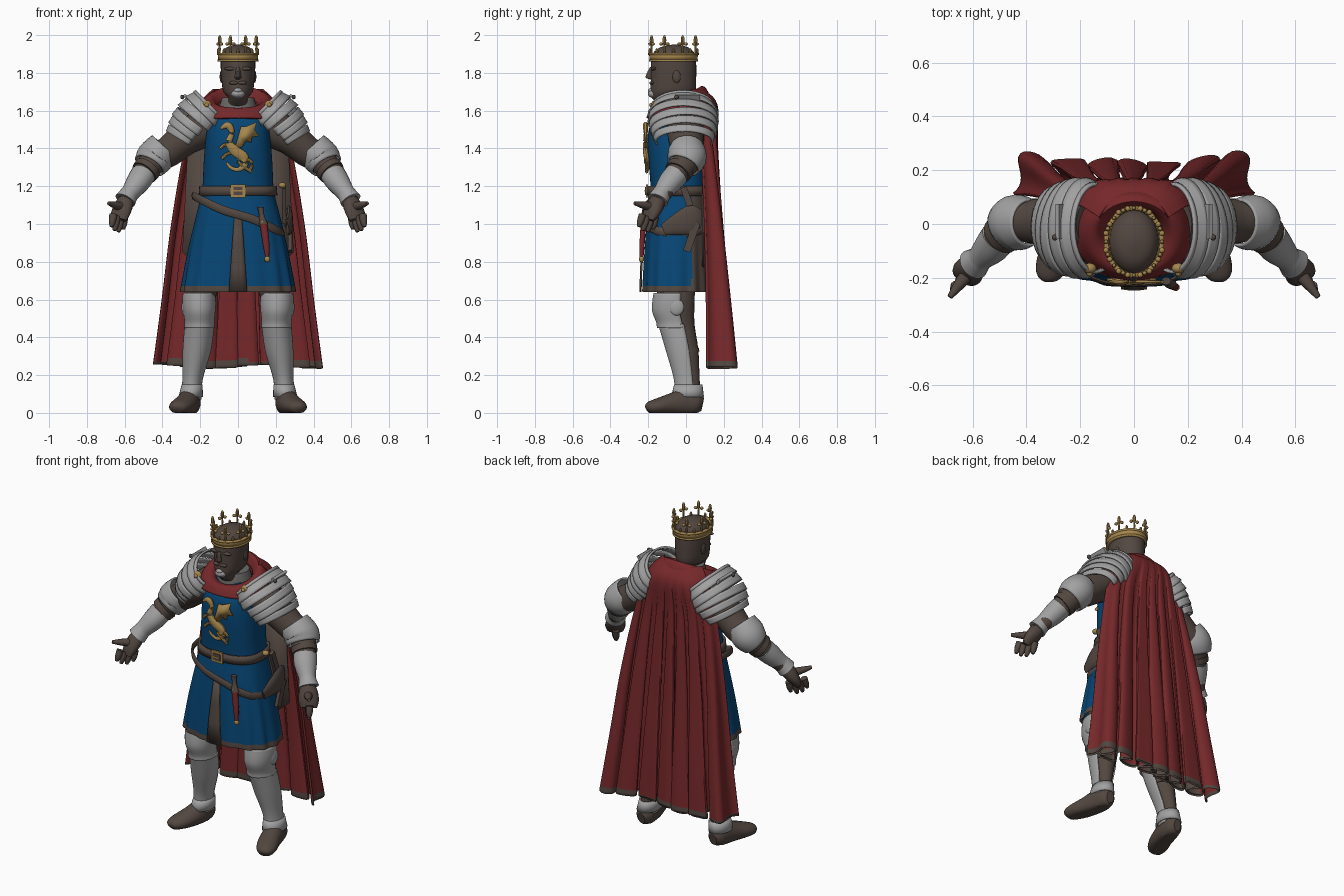
import bpy, bmesh, math
from mathutils import Vector, Matrix

def material(name, r, g, b):
    m = bpy.data.materials.new(name)
    m.diffuse_color = (r, g, b, 1)
    return m

STEEL = material("steel_grey", 0.36, 0.36, 0.36)
MAIL = material("mail_grey", 0.15, 0.145, 0.14)
BROWN = material("dark_brown", 0.086, 0.063, 0.052)
RED = material("cape_red", 0.18, 0.021, 0.023)
BLUE = material("tabard_blue", 0.002, 0.06, 0.175)
GOLD = material("gold", 0.38, 0.24, 0.075)

def finish(name, bm, mats, mirror=False, thick=0, rule=None):
    bmesh.ops.recalc_face_normals(bm, faces=bm.faces)
    mats = mats if isinstance(mats, list) else [mats]
    if rule:
        for f in bm.faces:
            f.material_index = rule(f.calc_center_median())
    me = bpy.data.meshes.new(name)
    bm.to_mesh(me)
    bm.free()
    ob = bpy.data.objects.new(name, me)
    bpy.context.collection.objects.link(ob)
    for m in mats:
        me.materials.append(m)
    if thick:
        s = ob.modifiers.new("thickness", 'SOLIDIFY')
        s.thickness, s.offset = thick, 0
    if mirror:
        ob.modifiers.new("mirror", 'MIRROR')
    return ob

def resample(rows, k):
    # smooth interpolation through rows of numbers
    out = []
    for i in range(len(rows) - 1):
        a, b, c, d = (rows[max(0, min(len(rows) - 1, j))] for j in (i - 1, i, i + 1, i + 2))
        for s in range(k):
            t = s / k
            out.append([q + .5 * t * (r - p + t * (2 * p - 5 * q + 4 * r - w + t * (3 * (q - r) + w - p)))
                        for p, q, r, w in zip(a, b, c, d)])
    return out + [list(rows[-1])]

def grid(name, rings, mats, closed=False, cap=False, **kw):
    bm = bmesh.new()
    vs = [[bm.verts.new(p) for p in r] for r in rings]
    n = len(vs[0])
    for a, b in zip(vs, vs[1:]):
        for j in range(n if closed else n - 1):
            bm.faces.new((a[j], a[(j + 1) % n], b[(j + 1) % n], b[j]))
    if cap:
        bm.faces.new(vs[0])
        bm.faces.new(vs[-1])
    return finish(name, bm, mats, **kw)

def loft(name, rows, mats, n=24, k=3, flat=True, arc=None, cap=True, ripple=(0, 0, 0), square=1, **kw):
    # rows: x, y, z, rx, ry, [tilt]; flat rings are horizontal, others face along the path
    rows = resample([tuple(r) + (0,) * (6 - len(r)) for r in rows], k)
    rings = []
    for i, (x, y, z, rx, ry, tilt) in enumerate(rows):
        u, v = Vector((1, 0, 0)), Vector((0, 1, 0))
        if not flat:
            d = (Vector(rows[min(i + 1, len(rows) - 1)][:3]) - Vector(rows[max(i - 1, 0)][:3])).normalized()
            u = d.cross(Vector((0, 0, 1))).normalized()
            v = u.cross(d)
        ring = []
        for j in range(n):
            t = 2 * math.pi * j / n
            if arc:
                t = math.radians(arc[0] + (arc[1] - arc[0]) * j / (n - 1))
            f = 1 + max(0, ripple[1] - z) * ripple[2] * math.cos(ripple[0] * t)
            c, s = (math.copysign(abs(q) ** square, q) for q in (math.cos(t), math.sin(t)))
            p = Vector((x, y, z + tilt * s)) + u * rx * f * c + v * ry * f * s
            p.z = max(p.z, 0)
            ring.append(p)
        rings.append(ring)
    return grid(name, rings, mats, closed=not arc, cap=cap and not arc, **kw)

def balls(name, items, mat, seg=16, **kw):
    bm = bmesh.new()
    for loc, size in items:
        bmesh.ops.create_uvsphere(bm, u_segments=seg, v_segments=seg // 2 + 2, radius=1,
                                  matrix=Matrix.Translation(loc) @ Matrix.Diagonal((*size, 1)))
    return finish(name, bm, mat, **kw)

def box(name, loc, size, mat, rot=(0, 'Y'), **kw):
    bm = bmesh.new()
    bmesh.ops.create_cube(bm, size=1, matrix=Matrix.Translation(loc)
                          @ Matrix.Rotation(math.radians(rot[0]), 4, rot[1]) @ Matrix.Diagonal((*size, 1)))
    return finish(name, bm, mat, **kw)

def plate(name, pts, y, mat, **kw):
    bm = bmesh.new()
    bm.faces.new([bm.verts.new((x, y, z)) for x, z in pts])
    return finish(name, bm, mat, thick=.009, **kw)

# head, face and neck
loft("head", [(0, -.03, 1.60, .07, .07), (0, -.09, 1.665, .052, .09), (0, -.07, 1.70, .078, .118),
              (0, -.066, 1.77, .088, .12), (0, -.066, 1.85, .092, .12), (0, -.065, 1.90, .088, .112),
              (0, -.062, 1.935, .06, .075), (0, -.06, 1.95, .01, .012)], BROWN, n=32)
loft("nose", [(0, -.18, 1.83, .01, .012), (0, -.19, 1.795, .014, .02), (0, -.192, 1.775, .018, .022),
              (0, -.18, 1.765, .01, .01)], BROWN, n=10)
balls("ears_and_brows", [((.088, -.05, 1.78), (.009, .022, .033)), ((.038, -.172, 1.822), (.034, .014, .01)),
                         ((.022, -.18, 1.747), (.026, .014, .01))], BROWN, mirror=True)
balls("beard", [((0, -.168, 1.69), (.036, .034, .024)), ((0, -.18, 1.707), (.022, .022, .014))], STEEL)
loft("mail_neck", [(0, -.03, 1.54, .12, .11), (0, -.035, 1.62, .10, .10), (0, -.035, 1.67, .085, .085)], MAIL)

# crown: band, rims and leaf-shaped points
loft("crown_band", [(0, -.066, 1.865, .098, .12), (0, -.066, 1.905, .102, .124)], GOLD, n=40, k=1, cap=False, thick=.012)
for z, r in ((1.865, .1), (1.9, .104)):
    loft("crown_rim", [(0, -.066, z - .005, r, r + .022), (0, -.066, z + .005, r, r + .022)],
         GOLD, n=40, k=1, cap=False, thick=.016)
leaves, gems = [], []
for i in range(8):
    a = math.pi * (2 * i + 1) / 8
    c, s = math.cos(a), math.sin(a)
    x, y = .105 * c, -.066 + .126 * s
    leaves += [((x, y, 1.925), (.006, .006, .03)), ((x, y, 1.972), (.01, .01, .028))]
    leaves += [((x - q * s * .018, y + q * c * .018, 1.953), (.011, .011, .009)) for q in (-1, 1)]
    b = a + math.pi / 8
    gems.append(((.104 * math.cos(b), -.066 + .125 * math.sin(b), 1.915), (.008, .008, .016)))
balls("crown_leaves", leaves, GOLD, seg=8)
balls("crown_beads", gems, GOLD, seg=8)

# tabard: blue body with brown hem and brown back of the skirt
loft("tabard", [(0, -.05, .64, .3, .18), (0, -.05, .672, .296, .18), (0, -.05, .86, .262, .17),
                (0, -.045, 1.05, .22, .16), (0, -.04, 1.18, .19, .148), (0, -.045, 1.32, .182, .152),
                (0, -.045, 1.45, .172, .158), (0, -.04, 1.55, .16, .14), (0, -.03, 1.62, .1, .09)],
     [BLUE, BROWN], n=112, k=4, cap=False, ripple=(14, 1.12, .05), square=.78,
     rule=lambda c: int(c.z < .667 or (c.z < 1.17 and c.y > .03)))
grid("front_slit_trim", [[(-w, y + .004, z), (-w * .4, y, z), (w * .4, y, z), (w, y + .004, z)]
                         for z, y, w in ((1.03, -.213, .02), (.9, -.228, .03), (.77, -.239, .039), (.64, -.243, .048))],
     BROWN, thick=.008)

# raised winged beast on the chest
loft("chest_relief_body", [(-.092, -.215, 1.505, .005, .006), (-.055, -.215, 1.522, .014, .02),
                           (-.032, -.213, 1.485, .012, .015), (-.048, -.213, 1.43, .014, .02),
                           (-.012, -.213, 1.385, .015, .028), (.03, -.209, 1.355, .014, .026),
                           (.036, -.206, 1.315, .01, .018), (.0, -.204, 1.288, .008, .012),
                           (-.04, -.202, 1.30, .006, .009), (-.06, -.202, 1.325, .004, .006)], GOLD, n=10, k=5, flat=False)
plate("chest_relief_wing", [(-.02, 1.40), (0, 1.46), (.015, 1.515), (.04, 1.515), (.1, 1.54), (.088, 1.50),
                            (.112, 1.465), (.075, 1.46), (.07, 1.43), (.045, 1.44), (.02, 1.405)], -.214, GOLD)
for pts in ([(-.03, 1.42), (-.07, 1.42), (-.095, 1.40)], [(-.02, 1.38), (-.06, 1.37), (-.085, 1.345)],
            [(.03, 1.35), (.075, 1.325), (.06, 1.28)], [(.02, 1.35), (.0, 1.33), (.07, 1.275)]):
    loft("chest_relief_leg", [(x, -.208, z, .008, .009) for x, z in pts], GOLD, n=8, flat=False)

# belts, buckle and hanging gear
loft("waist_belt", [(0, -.04, 1.15, .202, .16), (0, -.04, 1.20, .198, .158)], BROWN, n=64, k=1, cap=False, thick=.014, square=.78)
box("buckle", (0, -.206, 1.175), (.08, .012, .07), GOLD)
box("buckle_middle", (0, -.21, 1.175), (.05, .012, .042), BROWN)
box("buckle_pin", (0, -.214, 1.175), (.045, .01, .008), GOLD)
loft("hip_belt", [(.238 * math.copysign(abs(math.cos(t)) ** .78, math.cos(t)),
                   -.045 + .182 * math.copysign(abs(math.sin(t)) ** .78, math.sin(t)), 1.05 - .1 * math.cos(t), .008, .022)
                  for t in [i * math.pi / 16 for i in range(33)]], BROWN, n=8, k=2, flat=False)
balls("belt_studs", [((.235, -.06, 1.205), (.02, .02, .016)), ((.13, -.225, 1.01), (.012, .012, .012))], GOLD)
loft("dagger_sheath", [(.155, -.235, .82, .01, .01), (.148, -.232, .9, .018, .014), (.135, -.225, 1.0, .02, .015)], RED, n=12)
balls("dagger_tip", [((.155, -.235, .815), (.015, .014, .018))], GOLD)
loft("dagger_grip", [(.135, -.222, 1.0, .024, .018), (.125, -.215, 1.05, .014, .012), (.12, -.212, 1.09, .018, .015)], BROWN, n=12)
loft("sword_hanger", [(.262, -.12, .97, .008, .03), (.272, -.04, 1.0, .018, .06), (.27, .04, 1.02, .018, .08),
                      (.255, .085, 1.0, .01, .03)], BROWN, n=12, flat=False)
box("hanger_strap_upper", (.245, .02, 1.1), (.02, .035, .2), BROWN, rot=(20, 'X'))
box("hanger_strap_lower", (.275, .03, .93), (.02, .04, .16), BROWN, rot=(-20, 'X'))

# cape: sheet with broad uneven folds hanging from the shoulders, with brown hem
CAPE = [(1.71, .13, .085, 0, .06), (1.63, .2, .16, .002, .09), (1.42, .275, .156, .014, .06), (1.0, .35, .17, .036, .03),
        (.6, .40, .19, .055, .02), (.285, .442, .2, .072, .01), (.255, .447, .202, .072, .01)]
rings = []
for z, w, yc, amp, bow in resample(CAPE, 6):
    ring = []
    for i in range(181):
        u = i / 90 - 1
        ph = 7 * math.pi * u + .9 * math.sin(5 * u + .5) * (1 - u * u)
        deep = amp * (.5 + .6 * u * u)
        fold = math.cos(ph) + .25 * math.cos(2.3 * ph + 1) * (1 - u * u)
        ring.append((w * u + .55 * amp * math.sin(2 * ph) * (1 - u ** 8), yc - bow * u ** 4 + deep * fold - .1 * amp * (1 - u * u),
                     z + .15 * amp * math.sin(5 * u)))
    rings.append(ring)
grid("cape", rings, [RED, BROWN], thick=.012, rule=lambda c: int(c.z < .28))
loft("cape_collar", [(0, -.03, 1.625, .11, .09, .04), (0, -.03, 1.665, .145, .115, .06), (0, -.03, 1.64, .185, .15, .035),
                     (0, -.035, 1.55, .22, .17, -.01)], RED, n=48, k=4, cap=False, thick=.012)
plate("cape_lining", [(.1, 1.45), (.265, 1.45), (.295, .85), (.12, .7)], .09, BROWN, mirror=True)
balls("cape_brooches", [((.165, -.165, 1.63), (.025, .02, .025)), ((.165, -.183, 1.63), (.012, .012, .012))], GOLD, mirror=True)

# shoulder armour: overlapping curved plates
SHOULDER = [(.145, -.015, 1.615, .16, .115), (.183, -.015, 1.577, .176, .126), (.215, -.015, 1.54, .176, .126),
            (.243, -.012, 1.503, .17, .12), (.268, -.01, 1.468, .158, .11), (.288, -.01, 1.435, .142, .098)]
for i, (a, b) in enumerate(zip(SHOULDER, SHOULDER[1:])):
    flare = b[:3] + (b[3] + .008, b[4] + .008)
    loft("shoulder_plate", [a, flare], STEEL, n=28, k=3, flat=False, arc=(-38 + 5 * i, 218 - 5 * i), thick=.01, mirror=True)
loft("shoulder_edge", [(.138, -.015, 1.622, .162, .117), (.15, -.015, 1.61, .166, .12)], STEEL, n=28, k=1,
     flat=False, arc=(-36, 216), thick=.012, mirror=True)
box("shoulder_ridge", (.275, .01, 1.67), (.016, .13, .035), STEEL, rot=(35, 'Y'), mirror=True)
balls("shoulder_stud", [((.295, -.05, 1.672), (.01, .012, .012))], BROWN, mirror=True)

# arms with elbow guards, forearm guards and gloves
loft("sleeve", [(.15, 0, 1.54, .1, .1), (.2, 0, 1.5, .1, .1), (.28, .0, 1.455, .095, .092), (.365, .01, 1.385, .085, .082),
                (.44, .01, 1.34, .078, .075), (.5, -.05, 1.265, .062, .062), (.6, -.15, 1.12, .04, .04)],
     BROWN, flat=False, mirror=True)
loft("elbow_guard", [(.39, .005, 1.41, .083, .083), (.415, .005, 1.382, .095, .09), (.442, .003, 1.348, .1, .094),
                     (.468, -.015, 1.31, .088, .08)], STEEL, flat=False, cap=False, thick=.01, mirror=True)
loft("elbow_strap", [(.478, -.028, 1.295, .076, .073), (.497, -.045, 1.272, .074, .071)], BROWN, k=1, flat=False, mirror=True)
loft("forearm_guard", [(.503, -.05, 1.262, .068, .064), (.53, -.085, 1.22, .065, .061), (.567, -.122, 1.17, .05, .05),
                       (.578, -.133, 1.155, .05, .05), (.597, -.15, 1.125, .06, .055)], STEEL, flat=False, mirror=True)
loft("palm", [(.588, -.145, 1.135, .04, .04), (.606, -.165, 1.095, .055, .042), (.622, -.185, 1.055, .058, .034),
              (.632, -.2, 1.02, .048, .022)], BROWN, n=16, flat=False, mirror=True)
for base, tip in (((.66, -.23, 1.05), (.67, -.25, .985)), ((.642, -.208, 1.04), (.654, -.228, .965)),
                  ((.622, -.185, 1.035), (.633, -.203, .958)), ((.602, -.162, 1.04), (.608, -.175, .972))):
    a, b = Vector(base), Vector(tip)
    loft("finger", [(*a, .022, .02), (*a.lerp(b, .6), .019, .018), (*b, .009, .009)], BROWN, n=10, flat=False, mirror=True)
loft("thumb", [(.61, -.175, 1.09, .028, .026), (.65, -.225, 1.1, .021, .02), (.685, -.272, 1.11, .01, .01)],
     BROWN, n=10, flat=False, mirror=True)

# legs, leg armour and shoes
LEG = [(.12, -.045, .95, .09, .1), (.17, -.05, .72, .09, .1), (.205, -.055, .58, .078, .1), (.203, -.045, .47, .068, .09),
       (.218, -.014, .33, .064, .08), (.24, .01, .18, .043, .062), (.25, .017, .07, .045, .064)]
loft("leg", LEG, BROWN, mirror=True)
loft("shin_armour", [r[:3] + (r[3] + .007, r[4] + .009) for r in LEG[3:]], STEEL, n=24, k=5, arc=(-200, 20), thick=.008, mirror=True)
loft("knee_guard", [(.207, -.062, .635, .08, .105), (.206, -.066, .585, .084, .108), (.205, -.07, .535, .08, .104),
                    (.204, -.055, .48, .074, .098), (.204, -.05, .45, .077, .1)], STEEL, arc=(-200, 20), thick=.01, mirror=True)
balls("knee_cap", [((.207, -.135, .565), (.046, .04, .05)), ((.285, -.05, .56), (.014, .04, .045))], STEEL, mirror=True)
loft("calf_strap", [(.216, -.016, .345, .068, .083), (.219, -.012, .325, .068, .083)], BROWN, k=1, mirror=True)
loft("ankle_guard", [(.243, .012, .15, .05, .07), (.25, .008, .085, .06, .082)], STEEL, k=2, cap=False, thick=.01, mirror=True)
loft("shoe", [(.25, .088, .045, .025, .035), (.25, .06, .05, .05, .055), (.257, 0, .055, .058, .075),
              (.277, -.08, .045, .062, .058), (.305, -.15, .035, .06, .042), (.325, -.195, .028, .042, .03),
              (.33, -.21, .022, .012, .012)], BROWN, n=20, flat=False, mirror=True)

# smooth shading with sharp plate edges
bpy.ops.object.select_all(action='SELECT')
bpy.context.view_layer.objects.active = bpy.data.objects["head"]
bpy.ops.object.shade_smooth_by_angle(angle=math.radians(40))
